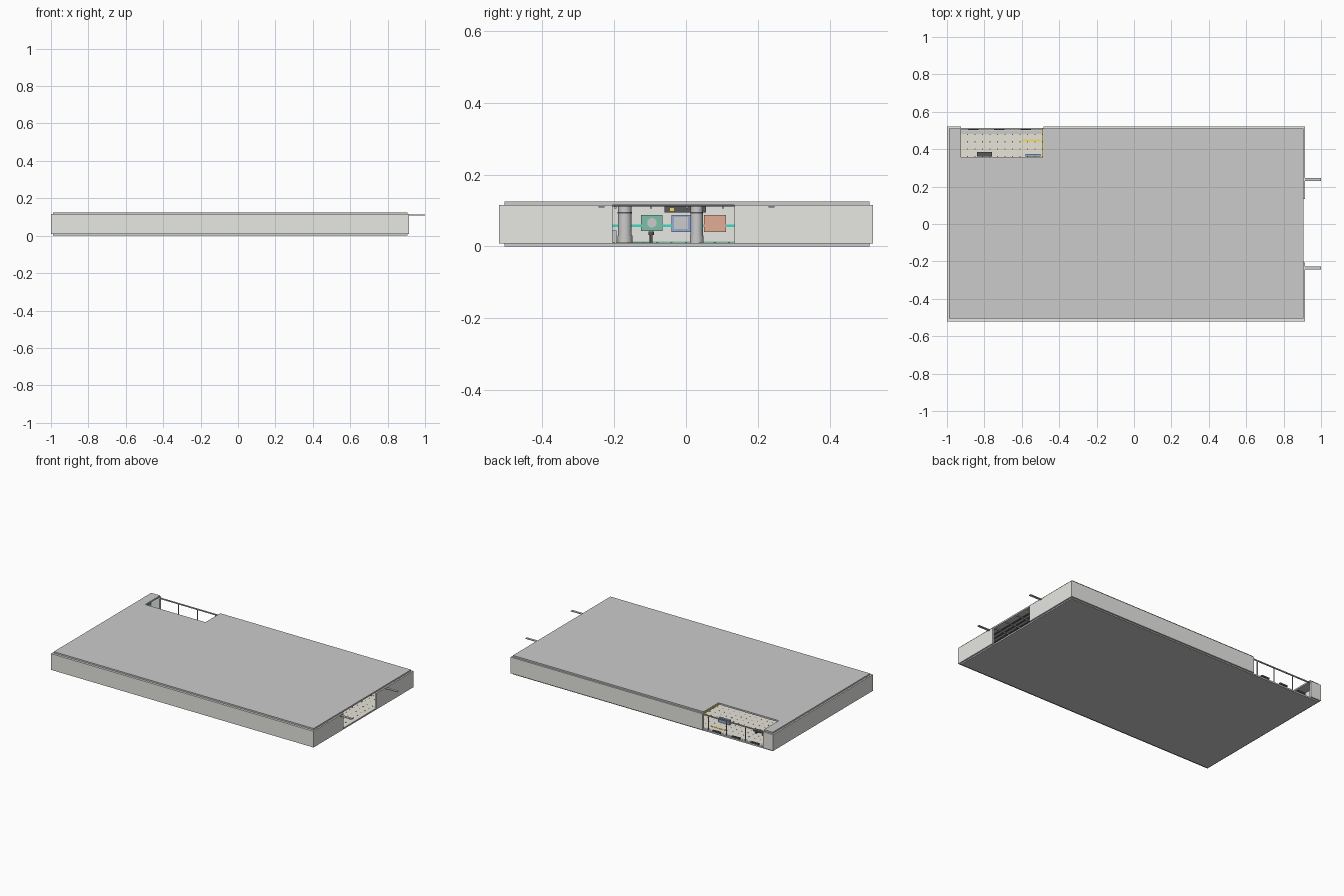
import bpy, bmesh, math
from mathutils import Matrix, Vector

if "Cube" in bpy.data.objects:
    bpy.data.objects.remove(bpy.data.objects["Cube"])

mats = {}


def colour(name, rgb):
    m = bpy.data.materials.new(name)
    m.diffuse_color = (*rgb, 1)
    m.use_nodes = True
    m.node_tree.nodes["Principled BSDF"].inputs["Base Color"].default_value = m.diffuse_color
    mats[name] = m


for n, c in {"wall": (.80, .80, .77), "beige": (.80, .77, .68), "dark": (.10, .10, .11),
             "teal": (.05, .70, .52), "green": (.22, .52, .40), "blue": (.30, .42, .66),
             "orange": (.75, .42, .30), "yellow": (.90, .72, .12), "white": (.9, .9, .88),
             "roof": (.68, .68, .68)}.items():
    colour(n, c)


def finish(name, bm, mat=None):
    me = bpy.data.meshes.new(name)
    bm.to_mesh(me)
    bm.free()
    ob = bpy.data.objects.new(name, me)
    bpy.context.collection.objects.link(ob)
    if mat:
        me.materials.append(mats[mat])
    return ob


def boxes(name, items, mat=None):
    """Each item is x0, x1, y0, y1, z0, z1; all join into one object."""
    bm = bmesh.new()
    for x0, x1, y0, y1, z0, z1 in items:
        t = Matrix.Translation(((x0 + x1) / 2, (y0 + y1) / 2, (z0 + z1) / 2))
        s = Matrix.Diagonal((x1 - x0, y1 - y0, z1 - z0, 1))
        bmesh.ops.create_cube(bm, size=1, matrix=t @ s)
    return finish(name, bm, mat)


def slab(name, pts, z0, z1, mat=None):
    bm = bmesh.new()
    f = bm.faces.new([bm.verts.new((x, y, z0)) for x, y in pts])
    ext = bmesh.ops.extrude_face_region(bm, geom=[f])
    bmesh.ops.translate(bm, vec=Vector((0, 0, z1 - z0)),
                        verts=[v for v in ext["geom"] if isinstance(v, bmesh.types.BMVert)])
    bmesh.ops.recalc_face_normals(bm, faces=bm.faces)
    return finish(name, bm, mat)


def cylinders(name, items, mat=None, seg=24):
    """Each item is x, y, z0, z1, radius."""
    bm = bmesh.new()
    for x, y, z0, z1, r in items:
        bmesh.ops.create_cone(bm, cap_ends=True, segments=seg, radius1=r, radius2=r, depth=z1 - z0,
                              matrix=Matrix.Translation((x, y, (z0 + z1) / 2)))
    ob = finish(name, bm, mat)
    bpy.context.view_layer.objects.active = ob
    ob.select_set(True)
    bpy.ops.object.shade_smooth_by_angle(angle=math.radians(40))
    ob.select_set(False)
    return ob


L, R, F, B = -.99, .905, -.505, .51      # slab footprint
N0, N1, NY = -.925, -.485, .355          # roof notch
Z0, Z1 = .010, .115                      # clear height

# floor and notched roof
boxes("base_slab", [(L, R, F, B, 0, .008)])
boxes("hall_floor", [(L, R, F, B, .008, Z0)], "beige")
slab("roof_slab", [(L, F), (R, F), (R, B), (N1, B), (N1, NY), (N0, NY), (N0, B), (L, B)],
     Z1, .125, "roof")

# outer walls, open at the right entrance and the back corner
boxes("outer_walls", [
    (-1, .915, -.52, F, .008, Z1),
    (-1, L, F, .52, .008, Z1),
    (N1, .915, B - .005, .52, .008, Z1),
    (L, N0, B - .005, .52, .008, Z1),
    (R, .915, F, -.205, .008, Z1),
    (R, .915, .135, B - .005, .008, Z1)], "wall")

# dotted floor pattern
boxes("floor_dots", [(x - .003, x + .003, y - .003, y + .003, Z0, .0106)
                     for x in [-.97 + .04 * i for i in range(47)]
                     for y in [-.48 + .04 * j for j in range(25)]], "dark")
boxes("tactile_strips", [(.80, .815, -.19, -.10, Z0, .0115),
                         (-.60, -.50, .44, .452, Z0, .0115)], "yellow")

# ceiling slats below the roof, stopping short of the notch
boxes("ceiling_slats", [(x, x + .012, F, NY - .005, .111, Z1)
                        for x in [L + .01 + .03 * i for i in range(62)]], "dark")
boxes("ceiling_rails", [(L, R, y, y + .006, .106, .111) for y in (-.20, -.10, 0, .10)])

# back corner opening: top rail, posts, low panels and edge
boxes("opening_top_rail", [(N0, N1, .505, .512, .104, .111)])
posts = (-.86, -.72, -.58)
boxes("opening_posts", [(x - .002, x + .002, .506, .511, Z0, .105)
                        for x in (-.79, -.65, -.52)])
boxes("low_panels", [(x - .028, x + .028, .502, .514, .011, .022) for x in posts], "dark")
boxes("opening_edge_strip", [(N0, N1, .48, .50, Z0, .0113)])
boxes("notch_yellow_trim", [(N1 - .005, N1, NY, .51, .112, .122)], "yellow")

# things standing in the open corner
boxes("corner_blue_counter", [(-.58, -.50, .36, .375, Z0, .04)], "blue")
boxes("corner_bench", [(-.84, -.76, .36, .385, .025, .031),
                       (-.83, -.82, .365, .38, Z0, .025),
                       (-.78, -.77, .365, .38, Z0, .025)], "dark")

# brackets sticking out beside the entrance
boxes("entrance_brackets", [(R, 1, y - .008, y + .008, .108, .112) for y in (-.235, .238)])

# round columns with collars
cols = [(x, y, r) for x in (-.60, -.20, .20, .60) for y, r in ((-.17, .019), (.03, .017))]
cylinders("columns", [(x, y, Z0, Z1, r) for x, y, r in cols])
cylinders("column_bases", [(x, y, Z0, .03, r + .002) for x, y, r in cols])
cylinders("column_bands", [(x, y, .092, .096, r + .001) for x, y, r in cols], "dark")

# left end wall: stripe, posters and a ticket machine
W = L
boxes("end_wall_stripe", [(W, W + .003, F, B - .005, .054, .061)], "teal")
boxes("end_wall_skirting", [(W, W + .003, F, B - .005, Z0, .014)], "green")
boxes("green_poster", [(W, W + .006, -.125, -.065, .043, .088)], "green")
boxes("blue_poster", [(W, W + .006, -.04, .012, .040, .088)], "blue")
boxes("blue_poster_sheet", [(W, W + .007, -.034, .006, .048, .082)], "white")
boxes("orange_poster", [(W, W + .006, .05, .112, .040, .088)], "orange")
bm = bmesh.new()
bmesh.ops.create_circle(bm, cap_ends=True, segments=24, radius=.013,
                        matrix=Matrix.Translation((W + .0065, -.095, .066)) @
                        Matrix.Rotation(math.pi / 2, 4, 'Y'))
finish("green_poster_disc", bm, "white")
cylinders("small_stand", [(-.9, -.097, Z0, .032, .004), (-.9, -.097, .032, .042, .008)], "dark", 12)
boxes("ticket_machine", [(.55, .60, -.204, -.193, Z0, .045)])

# hanging direction sign
boxes("hanging_sign", [(.30, .312, -.06, .056, .095, .111)], "dark")
boxes("hanging_sign_panels", [(.311, .313, y, y + .012, .099, .107) for y in (-.045, .02)], "yellow")
